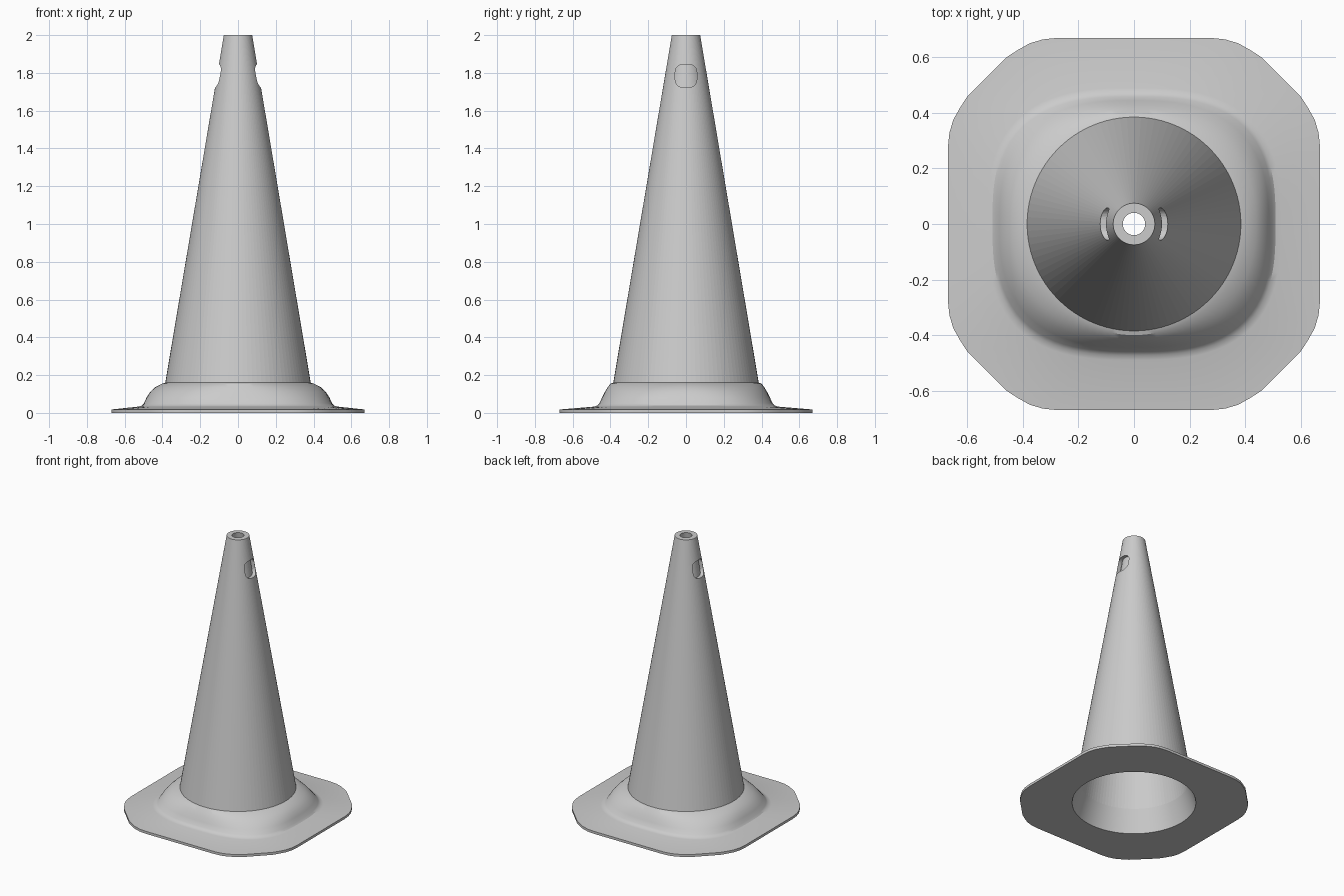
import bpy, bmesh, math
from mathutils import Matrix

SIDES = 96

cube = bpy.data.objects.get("Cube")
if cube:
    bpy.data.objects.remove(cube, do_unlink=True)

mat = bpy.data.materials.new("light grey")
mat.use_nodes = True
grey = (0.6, 0.6, 0.6, 1)
mat.diffuse_color = grey
mat.node_tree.nodes["Principled BSDF"].inputs["Base Color"].default_value = grey

# Quarter outline of the foot plate: flat side, rounded bend, diagonal side
CORNER = [(0.67, 0), (0.67, 0.31), (0.648, 0.385), (0.6, 0.46),
          (0.46, 0.6), (0.385, 0.648), (0.31, 0.67), (0, 0.67)]


def plate_radius(angle):
    """Distance from the centre to the plate outline along a ray."""
    c, s = abs(math.cos(angle)), abs(math.sin(angle))
    best = 9
    for (x0, y0), (x1, y1) in zip(CORNER, CORNER[1:]):
        dx, dy = x1 - x0, y1 - y0
        facing = c * dy - s * dx
        if facing > 1e-6:
            best = min(best, (x0 * dy - y0 * dx) / facing)
    return best


def oval_radius(angle, a, b, power):
    c, s = abs(math.cos(angle)), abs(math.sin(angle))
    return ((c / a) ** power + (s / b) ** power) ** (-1 / power)


def add_object(name, bm):
    bmesh.ops.recalc_face_normals(bm, faces=bm.faces)
    mesh = bpy.data.meshes.new(name)
    bm.to_mesh(mesh)
    bm.free()
    obj = bpy.data.objects.new(name, mesh)
    bpy.context.collection.objects.link(obj)
    mesh.materials.append(mat)
    return obj


def cut(obj, tool):
    mod = obj.modifiers.new("cut", "BOOLEAN")
    mod.operation = "DIFFERENCE"
    mod.solver = "EXACT"
    mod.object = tool
    bpy.context.view_layer.objects.active = obj
    bpy.ops.object.modifier_apply(modifier=mod.name)


# Rings from the cone tip, down over the collar and plate, and up the bore:
# half width x, half width y, roundness power, height (None = plate outline)
RINGS = [(0.075, 0.075, 2, 2), (0.385, 0.385, 2, 0.16),
         (0.402, 0.4, 2, 0.155), (0.44, 0.415, 2.2, 0.135),
         (0.465, 0.43, 2.4, 0.11), (0.485, 0.445, 2.6, 0.08),
         (0.498, 0.459, 2.8, 0.05), (0.51, 0.472, 2.8, 0.038),
         (0.53, 0.49, 2.8, 0.033),
         (None, 0, 0, 0.018), (None, 0, 0, 0),
         (0.41, 0.41, 2, 0), (0.358, 0.358, 2, 0.16), (0.04, 0.04, 2, 2)]

bm = bmesh.new()
loops = []
for a, b, power, z in RINGS:
    loop = []
    for i in range(SIDES):
        t = math.tau * i / SIDES
        r = plate_radius(t) if a is None else oval_radius(t, a, b, power)
        loop.append(bm.verts.new((r * math.cos(t), r * math.sin(t), z)))
    loops.append(loop)
for k, lower in enumerate(loops):
    upper = loops[k - 1]
    for i in range(SIDES):
        j = (i + 1) % SIDES
        bm.faces.new((upper[i], upper[j], lower[j], lower[i]))
cone = add_object("cone_body", bm)

# Rounded grip recesses on both sides, with a curved floor
for side in (-1, 1):
    bm = bmesh.new()
    bmesh.ops.create_cube(bm, size=1, matrix=Matrix.Translation(
        (side * 0.12, 0, 1.784)) @ Matrix.Diagonal((0.14, 0.114, 0.122, 1)))
    edges = [e for e in bm.edges
             if abs(e.verts[0].co.x - e.verts[1].co.x) > 0.1]
    bmesh.ops.bevel(bm, geom=edges, offset=0.04, segments=6, profile=0.5,
                    affect="EDGES")
    cutter = add_object("recess_cutter", bm)
    bm = bmesh.new()
    bmesh.ops.create_cone(bm, cap_ends=True, segments=SIDES, radius1=0.104,
                          radius2=0.07, depth=0.2,
                          matrix=Matrix.Translation((0, 0, 1.784)))
    core = add_object("recess_floor_cutter", bm)
    cut(cutter, core)
    cut(cone, cutter)
    for helper in (cutter, core):
        bpy.data.objects.remove(helper, do_unlink=True)

# Smooth collar and plate, faceted cone wall
bpy.ops.object.select_all(action="DESELECT")
cone.select_set(True)
bpy.context.view_layer.objects.active = cone
bpy.ops.object.shade_smooth_by_angle(angle=math.radians(30))
for poly in cone.data.polygons:
    if poly.center.z > 0.2:
        poly.use_smooth = False
